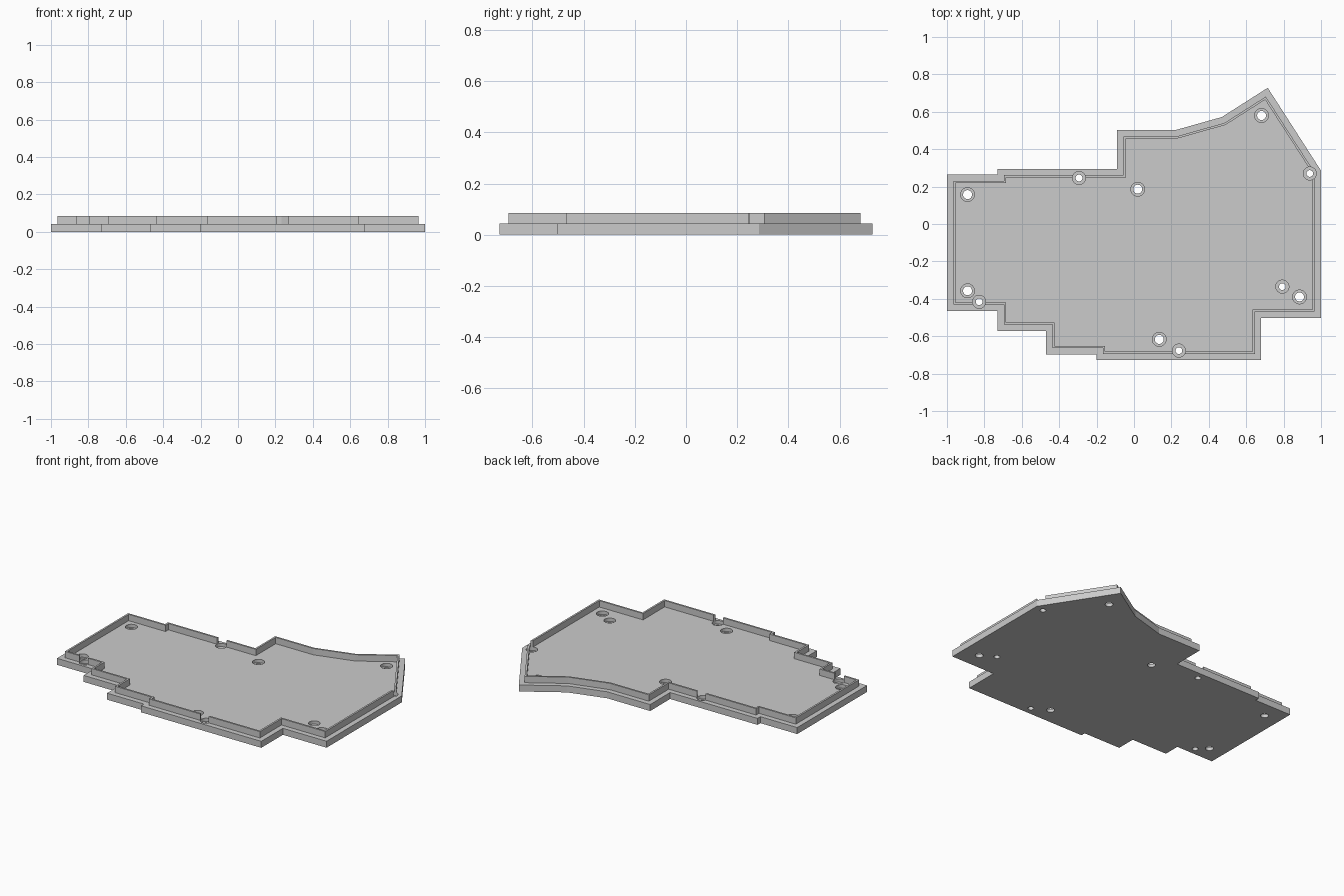
import bpy
import bmesh
from mathutils import Vector, Matrix

cube = bpy.data.objects.get("Cube")
if cube:
    bpy.data.objects.remove(cube, do_unlink=True)

PLATE_TOP, RIM_TOP, BORE_FLOOR = 0.043, 0.085, 0.021

grey = bpy.data.materials.new("light grey")
grey.use_nodes = True
grey.diffuse_color = (0.6, 0.6, 0.6, 1)
bsdf = next(n for n in grey.node_tree.nodes if n.type == "BSDF_PRINCIPLED")
bsdf.inputs["Base Color"].default_value = grey.diffuse_color

# Stepped case outline, counter-clockwise
OUTLINE = [Vector(p) for p in (
    (-1, -.465), (-.73, -.465), (-.73, -.572), (-.47, -.572), (-.47, -.698),
    (-.2, -.698), (-.2, -.728), (.68, -.728), (.68, -.502), (1, -.502),
    (1, .285), (.715, .728), (.47, .572), (.225, .503), (-.09, .503),
    (-.09, .295), (-.73, .295), (-.73, .265), (-1, .265))]

# Screw holes: standoff screws are wide, case screws are narrow
WIDE = [(-.89, .157), (.02, .186), (.682, .58), (-.89, -.357), (.135, -.617), (.885, -.39)]
NARROW = [(-.828, -.416), (-.294, .246), (.94, .27), (.24, -.677), (.793, -.335)]


def inset(points, d):
    """Mitred inward offset of a counter-clockwise outline."""
    result = []
    for i, p in enumerate(points):
        a = (p - points[i - 1]).normalized()
        b = (points[(i + 1) % len(points)] - p).normalized()
        na, nb = Vector((-a.y, a.x)), Vector((-b.y, b.x))
        result.append(p + (na + nb) * d / (1 + na.dot(nb)))
    return result


def finish(bm, name):
    bmesh.ops.recalc_face_normals(bm, faces=bm.faces)
    mesh = bpy.data.meshes.new(name)
    bm.to_mesh(mesh)
    bm.free()
    mesh.materials.append(grey)
    obj = bpy.data.objects.new(name, mesh)
    bpy.context.collection.objects.link(obj)
    return obj


def prism(name, outer, z0, z1, inner=None):
    """Solid prism, or a closed wall when an inner outline is given."""
    bm = bmesh.new()
    verts = [bm.verts.new((*p, z0)) for p in outer]
    if inner:
        other = [bm.verts.new((*p, z0)) for p in inner]
        n = len(verts)
        faces = [bm.faces.new((verts[i - 1], verts[i], other[i], other[i - 1]))
                 for i in range(n)]
    else:
        faces = [bm.faces.new(verts)]
    top = bmesh.ops.extrude_face_region(bm, geom=faces)["geom"]
    bmesh.ops.translate(bm, vec=(0, 0, z1 - z0),
                        verts=[g for g in top if isinstance(g, bmesh.types.BMVert)])
    return finish(bm, name)


def drill(name, sets, z0, z1):
    """Cylinders at every hole, joined as one cutter."""
    bm = bmesh.new()
    for holes, radius in sets:
        for x, y in holes:
            bmesh.ops.create_cone(
                bm, cap_ends=True, segments=32, radius1=radius, radius2=radius,
                depth=z1 - z0, matrix=Matrix.Translation((x, y, (z0 + z1) / 2)))
    obj = finish(bm, name)
    obj.hide_render = True
    return obj


# Base plate and the thin locating wall standing on it
plate = prism("base_plate", OUTLINE, 0, PLATE_TOP)
rim = prism("rim_wall", inset(OUTLINE, .034), PLATE_TOP, RIM_TOP, inset(OUTLINE, .046))

# Counterbored screw holes, which also notch the wall
shafts = drill("shaft_cutter", [(WIDE, .024), (NARROW, .018)], -.05, .15)
bores = drill("bore_cutter", [(WIDE, .037), (NARROW, .035)], BORE_FLOOR, .15)
for part, cutters in ((plate, (bores, shafts)), (rim, (bores,))):
    bpy.context.view_layer.objects.active = part
    for cutter in cutters:
        mod = part.modifiers.new("holes", "BOOLEAN")
        mod.operation = "DIFFERENCE"
        mod.solver = "EXACT"
        mod.object = cutter
        bpy.ops.object.modifier_apply(modifier=mod.name)
for cutter in (shafts, bores):
    bpy.data.objects.remove(cutter, do_unlink=True)
